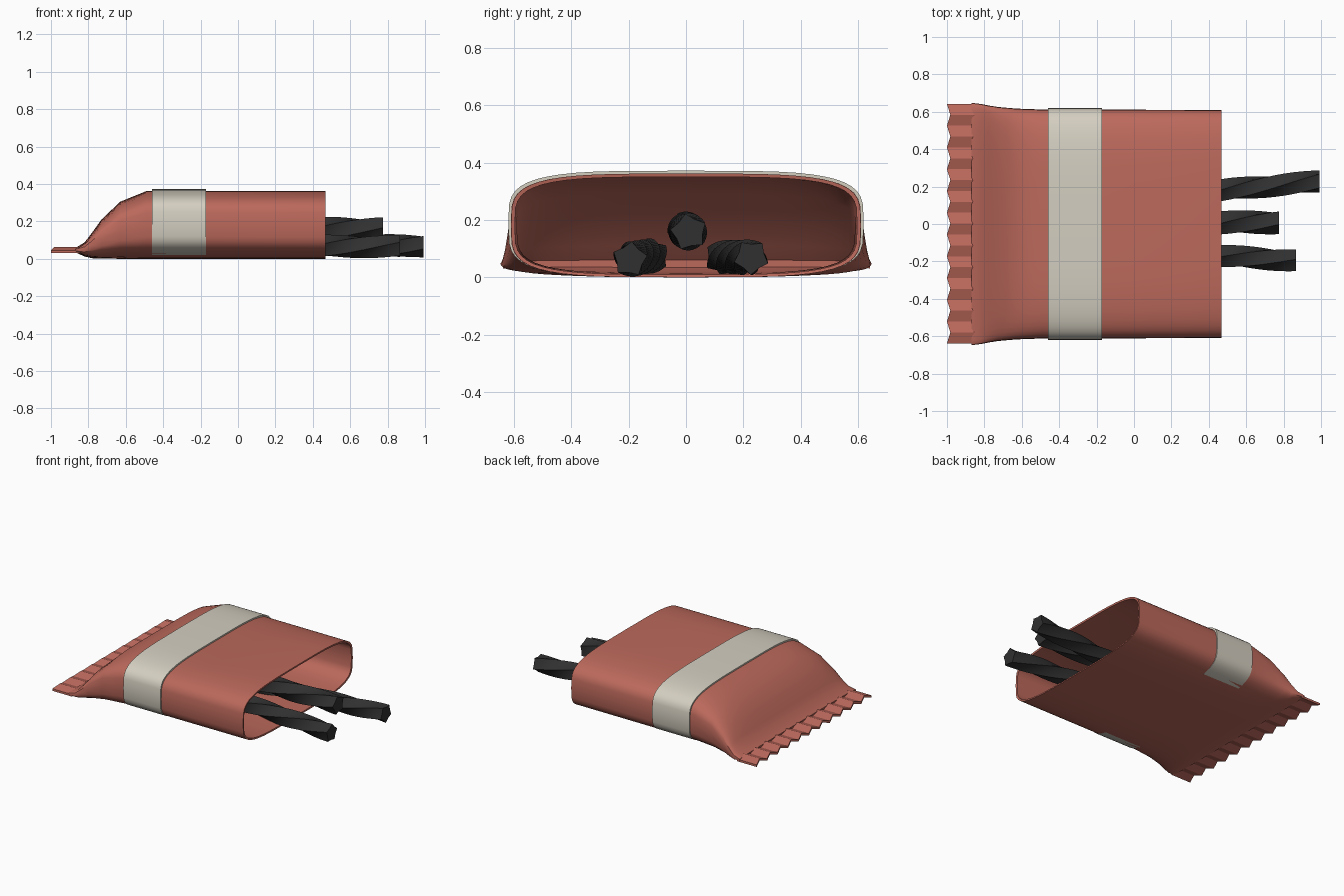
import bpy, bmesh, math
from mathutils import Vector

cube = bpy.data.objects.get("Cube")
if cube:
    bpy.data.objects.remove(cube)


def material(name, rgb):
    m = bpy.data.materials.new(name)
    m.use_nodes = True
    m.diffuse_color = (*rgb, 1)
    m.node_tree.nodes["Principled BSDF"].inputs["Base Color"].default_value = (*rgb, 1)
    return m


RED = material("brick red wrapper", (0.5, 0.14, 0.105))
CREAM = material("cream band", (0.66, 0.62, 0.53))
BLACK = material("charcoal twist", (0.03, 0.03, 0.03))


def finish(name, bm, mat, angle=None):
    bmesh.ops.recalc_face_normals(bm, faces=bm.faces)
    mesh = bpy.data.meshes.new(name)
    bm.to_mesh(mesh)
    bm.free()
    mesh.materials.append(mat)
    obj = bpy.data.objects.new(name, mesh)
    bpy.context.collection.objects.link(obj)
    if angle:
        bpy.ops.object.select_all(action='DESELECT')
        obj.select_set(True)
        bpy.context.view_layer.objects.active = obj
        bpy.ops.object.shade_smooth_by_angle(angle=math.radians(angle))
    return obj


def loft(rings, caps=True, closed=False):
    """Skin a list of equal-length point rings."""
    bm = bmesh.new()
    loops = [[bm.verts.new(p) for p in ring] for ring in rings]
    pairs = list(zip(loops, loops[1:]))
    if closed:
        pairs.append((loops[-1], loops[0]))
    for a, b in pairs:
        n = len(a)
        for i in range(n):
            j = (i + 1) % n
            bm.faces.new((a[i], a[j], b[j], b[i]))
    if caps:
        bm.faces.new(loops[0])
        bm.faces.new(loops[-1])
    return bm


def pillow(x, half_width, bottom, top, n=48):
    """Rounded-rectangle cross-section standing at x."""
    ring = []
    for i in range(n):
        a = math.tau * i / n
        c, s = math.cos(a), math.sin(a)
        y = half_width * math.copysign(abs(c) ** 0.5, c)
        z = (top + bottom) / 2 + (top - bottom) / 2 * math.copysign(abs(s) ** 0.5, s)
        ring.append((x, y, z))
    return ring


# Wrapper: outside from the seal to the mouth, then back along the inside
outer = [(-0.87, 0.648, 0.035, 0.058), (-0.82, 0.642, 0.012, 0.088),
         (-0.78, 0.634, 0.003, 0.14), (-0.73, 0.626, 0.001, 0.21),
         (-0.63, 0.617, 0, 0.305), (-0.49, 0.612, 0, 0.362), (0.467, 0.61, 0, 0.362)]
inner = [(0.465, 0.597, 0.01, 0.35), (-0.48, 0.59, 0.014, 0.346),
         (-0.62, 0.595, 0.014, 0.288), (-0.78, 0.6, 0.02, 0.11), (-0.83, 0.61, 0.035, 0.06)]
finish("wrapper", loft([pillow(*s) for s in outer + inner]), RED, 35)

# Crimped seal: zigzag strip
TEETH = 22
crimp = []
for i in range(TEETH + 1):
    y = 0.642 - 1.28 * i / TEETH
    high = i % 2
    z = 0.036 + 0.018 * high
    back = -1 + 0.018 * high
    crimp.append([(back, y, z - 0.006), (-0.845, y, z - 0.006),
                  (-0.845, y, z + 0.009), (back, y, z + 0.009)])
finish("crimped_seal", loft(crimp), RED)

# Band around the wrapper
band = [pillow(-0.46, 0.62, 0.001, 0.372), pillow(-0.17, 0.62, 0.001, 0.372),
        pillow(-0.17, 0.607, 0.006, 0.36), pillow(-0.46, 0.607, 0.006, 0.36)]
finish("band", loft(band, caps=False, closed=True), CREAM, 35)


# Twisted sticks with a five-pointed section
def stick(name, start, end, radius, phase, twist=-3.6, steps=24):
    start, end = Vector(start), Vector(end)
    rings = []
    for k in range(steps + 1):
        centre = start.lerp(end, k / steps)
        turn = phase + twist * (centre.x - end.x)
        ring = []
        for i in range(10):
            a = turn + math.tau * i / 10
            r = radius * (0.74 if i % 2 else 1)
            ring.append(centre + Vector((0, r * math.cos(a), r * math.sin(a))))
        rings.append(ring)
    finish(name, loft(rings), BLACK, 30)


stick("middle_stick", (-0.35, 0, 0.165), (0.775, 0.01, 0.158), 0.065, 0.5)
stick("left_stick", (-0.15, 0.125, 0.068), (0.993, 0.228, 0.07), 0.062, 0.9)
stick("right_stick", (-0.3, -0.12, 0.075), (0.867, -0.196, 0.063), 0.062, 0.2)
